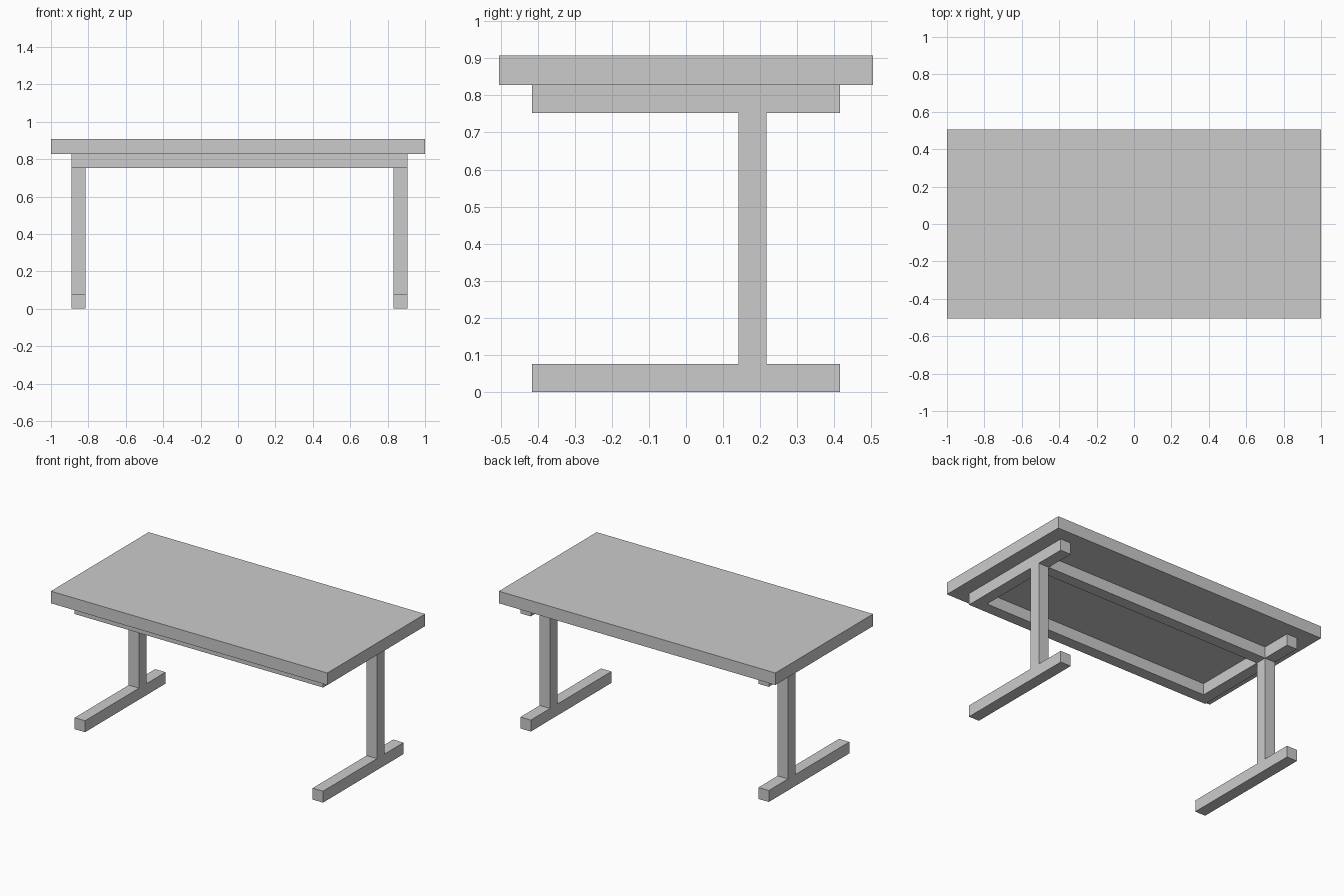
import bpy, bmesh

if "Cube" in bpy.data.objects:
    bpy.data.objects.remove(bpy.data.objects["Cube"])

T = 0.075          # square tube thickness
CX = 0.008         # frame sits slightly right of centre
Z1, Z2 = 0.753, 0.828


def box(bm, x0, x1, y0, y1, z0, z1):
    verts = bmesh.ops.create_cube(bm, size=1)["verts"]
    for v in verts:
        v.co = (x1 if v.co.x > 0 else x0,
                y1 if v.co.y > 0 else y0,
                z1 if v.co.z > 0 else z0)


def make(name, *bounds):
    bm = bmesh.new()
    box(bm, *bounds)
    mesh = bpy.data.meshes.new(name)
    bm.to_mesh(mesh)
    bm.free()
    obj = bpy.data.objects.new(name, mesh)
    bpy.context.collection.objects.link(obj)
    return obj


# Table top
make("table_top", -1, 1, -0.505, 0.505, Z2, 0.907)

# Two side frames: foot, post, upper bar
for side, x in (("left", CX - 0.861), ("right", CX + 0.861)):
    xs = (x - T / 2, x + T / 2)
    make(side + "_foot", *xs, -0.416, 0.416, 0, T)
    make(side + "_post", *xs, 0.142, 0.217, T, Z1)
    make(side + "_upper_bar", *xs, -0.416, 0.416, Z1, Z2)

# Long rails between the upper bars
inner = 0.861 - T / 2
for name, y in (("front_rail", -0.416), ("rear_rail", 0.142)):
    make(name, CX - inner, CX + inner, y, y + T, Z1, Z2)
